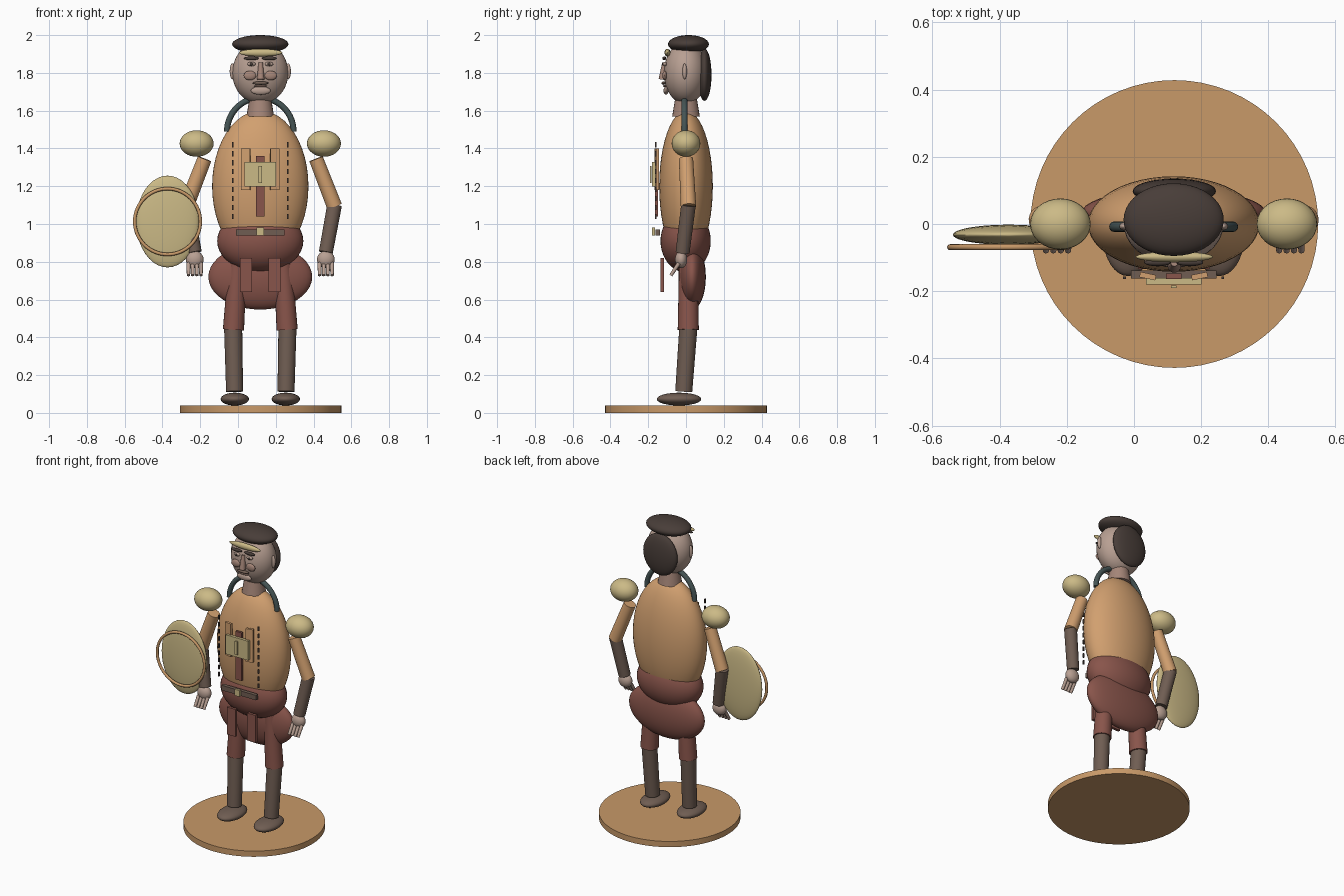
import bpy, math
from mathutils import Vector

if "Cube" in bpy.data.objects:
    bpy.data.objects.remove(bpy.data.objects["Cube"])

CX = 0.12  # figure centre line; the shield hangs out to the left


def mat(name, r, g, b):
    m = bpy.data.materials.new(name)
    m.diffuse_color = (r, g, b, 1)
    m.use_nodes = True
    m.node_tree.nodes["Principled BSDF"].inputs["Base Color"].default_value = m.diffuse_color
    return m


TUNIC = mat("tunic", .64, .35, .16)
WOOD = mat("wood", .58, .32, .14)
RED = mat("red_cloth", .25, .09, .07)
BROWN = mat("brown_leather", .16, .11, .085)
DARK = mat("dark_hair", .065, .047, .04)
TAN = mat("tan_metal", .60, .49, .24)
SKIN = mat("skin", .48, .35, .29)
BLUSH = mat("blush", .38, .24, .19)
TUBE = mat("tube", .06, .09, .09)


def finish(name, m, smooth=True):
    o = bpy.context.object
    o.name = name
    o.data.materials.append(m)
    if smooth:
        bpy.ops.object.shade_smooth_by_angle(angle=math.radians(40))
    return o


def ball(name, loc, half, m, seg=32):
    bpy.ops.mesh.primitive_uv_sphere_add(segments=seg, ring_count=seg // 2, radius=1, location=loc)
    bpy.context.object.scale = half
    bpy.ops.object.transform_apply(location=False, rotation=False, scale=True)
    return finish(name, m)


def box(name, loc, size, m, rz=0):
    bpy.ops.mesh.primitive_cube_add(size=1, location=loc)
    bpy.context.object.scale = size
    bpy.ops.object.transform_apply(location=False, rotation=False, scale=True)
    bpy.context.object.rotation_euler.z = rz
    return finish(name, m, False)


def limb(name, a, b, ra, rb, m, seg=24):
    a, b = Vector(a), Vector(b)
    d = b - a
    bpy.ops.mesh.primitive_cone_add(vertices=seg, radius1=ra, radius2=rb, depth=d.length,
                                    location=(a + b) / 2)
    bpy.context.object.rotation_euler = d.to_track_quat('Z', 'Y').to_euler()
    return finish(name, m)


# Base
limb("base", (CX, 0, 0), (CX, 0, .038), .428, .428, WOOD, 64)

# Torso, pelvis, hips
ball("torso", (CX - .002, 0, 1.2), (.255, .142, .4), TUNIC, 48)
ball("pelvis", (CX - .002, -.002, .91), (.228, .133, .165), RED, 40)
ball("hips", (CX - .002, .032, .72), (.275, .073, .173), RED, 40)

# Neck, head, hair, cap
limb("neck", (CX - .002, 0, 1.57), (CX - .002, 0, 1.68), .073, .055, BLUSH)
ball("head", (CX - .002, -.002, 1.8), (.148, .115, .165), SKIN, 40)
ball("back_hair", (CX, .098, 1.79), (.124, .037, .138), DARK)
ball("cap", (CX - .002, .013, 1.952), (.149, .108, .048), DARK, 40)
ball("cap_visor", (CX, -.098, 1.907), (.115, .016, .02), TAN)

# Face centre
limb("nose", (CX, -.125, 1.765), (CX, -.115, 1.855), .02, .011, BLUSH, 16)
ball("moustache", (CX, -.118, 1.746), (.043, .012, .009), BROWN, 20)
ball("mouth", (CX, -.112, 1.73), (.035, .01, .006), BLUSH, 20)
ball("chin", (CX, -.106, 1.706), (.053, .013, .022), SKIN, 20)

# Paired parts
for s, side in ((-1, "left"), (1, "right")):
    def p(x, y, z):
        return (CX - .002 + s * x, y, z)
    # Face details
    ball(side + "_ear", p(.148, -.007, 1.808), (.014, .012, .042), SKIN, 20)
    ball(side + "_eyebrow", p(.048, -.115, 1.877), (.04, .01, .01), DARK, 20)
    ball(side + "_eye", p(.047, -.112, 1.847), (.022, .011, .012), SKIN, 20)
    ball(side + "_pupil", p(.047, -.122, 1.847), (.008, .005, .008), DARK, 12)
    ball(side + "_cheek", p(.055, -.113, 1.786), (.033, .012, .025), BLUSH, 20)
    # Legs and shoes
    limb(side + "_thigh", p(.118, .012, .82), p(.142, .012, .44), .048, .056, RED)
    limb(side + "_shin", p(.144, .013, .46), p(.136, -.012, .113), .048, .045, BROWN)
    ball(side + "_shoe", p(.135, -.037, .073), (.075, .118, .034), BROWN)
    # Arms
    ball(side + "_shoulder_pad", p(.337, 0, 1.426), (.09, .076, .07), TAN)
    limb(side + "_upper_arm", p(.295, 0, 1.345), p(.393, .013, 1.093), .038, .041, TUNIC)
    limb(side + "_forearm", p(.393, .013, 1.1), p(.347, -.018, .85), .039, .037, BROWN)
    ball(side + "_hand", p(.347, -.026, .812), (.047, .032, .046), SKIN, 24)
    for i in range(4):
        x = .347 + (i - 1.5) * .022
        limb(f"{side}_finger_{i + 1}", p(x, -.038, .792), p(x, -.08, .728), .011, .009, SKIN, 12)
    # Chest straps, skirt flaps, stitches
    box(side + "_chest_strap", p(.077, -.155, 1.29), (.048, .016, .22), TUNIC, s * .2)
    box(side + "_skirt_flap", p(.075, -.125, .73), (.063, .018, .182), RED)
    for i in range(9):
        box(f"{side}_stitch_{i + 1}", p(.146, -.16, 1.42 - i * .0475), (.008, .008, .028), DARK)

# Chest harness and belt
box("centre_strap", (CX - .002, -.155, 1.2), (.046, .016, .32), RED)
box("chest_plate", (CX - .002, -.17, 1.263), (.165, .02, .128), TAN)
box("plate_bar", (CX - .002, -.187, 1.263), (.017, .008, .09), TAN)
box("belt", (CX - .002, -.15, .955), (.255, .024, .033), BROWN)
box("belt_buckle", (CX - .002, -.172, .96), (.038, .016, .042), TAN)

# Collar tube: half ring over the shoulders
cu = bpy.data.curves.new("collar_tube", 'CURVE')
cu.dimensions = '3D'
cu.bevel_depth = .016
cu.bevel_resolution = 4
cu.use_fill_caps = True
sp = cu.splines.new('POLY')
N = 32
sp.points.add(N)
for i in range(N + 1):
    t = math.pi * i / N
    sp.points[i].co = (CX - .002 + .176 * math.cos(t), -.008, 1.49 + .178 * math.sin(t), 1)
tube = bpy.data.objects.new("collar_tube", cu)
bpy.context.collection.objects.link(tube)
cu.materials.append(TUBE)

# Shield and rim
ball("shield", (-.373, -.032, 1.013), (.166, .03, .243), TAN, 40)
bpy.ops.mesh.primitive_torus_add(location=(-.373, -.069, 1.013), rotation=(math.pi / 2, 0, 0),
                                 major_radius=.174, minor_radius=.009,
                                 major_segments=64, minor_segments=12)
finish("shield_rim", WOOD)
